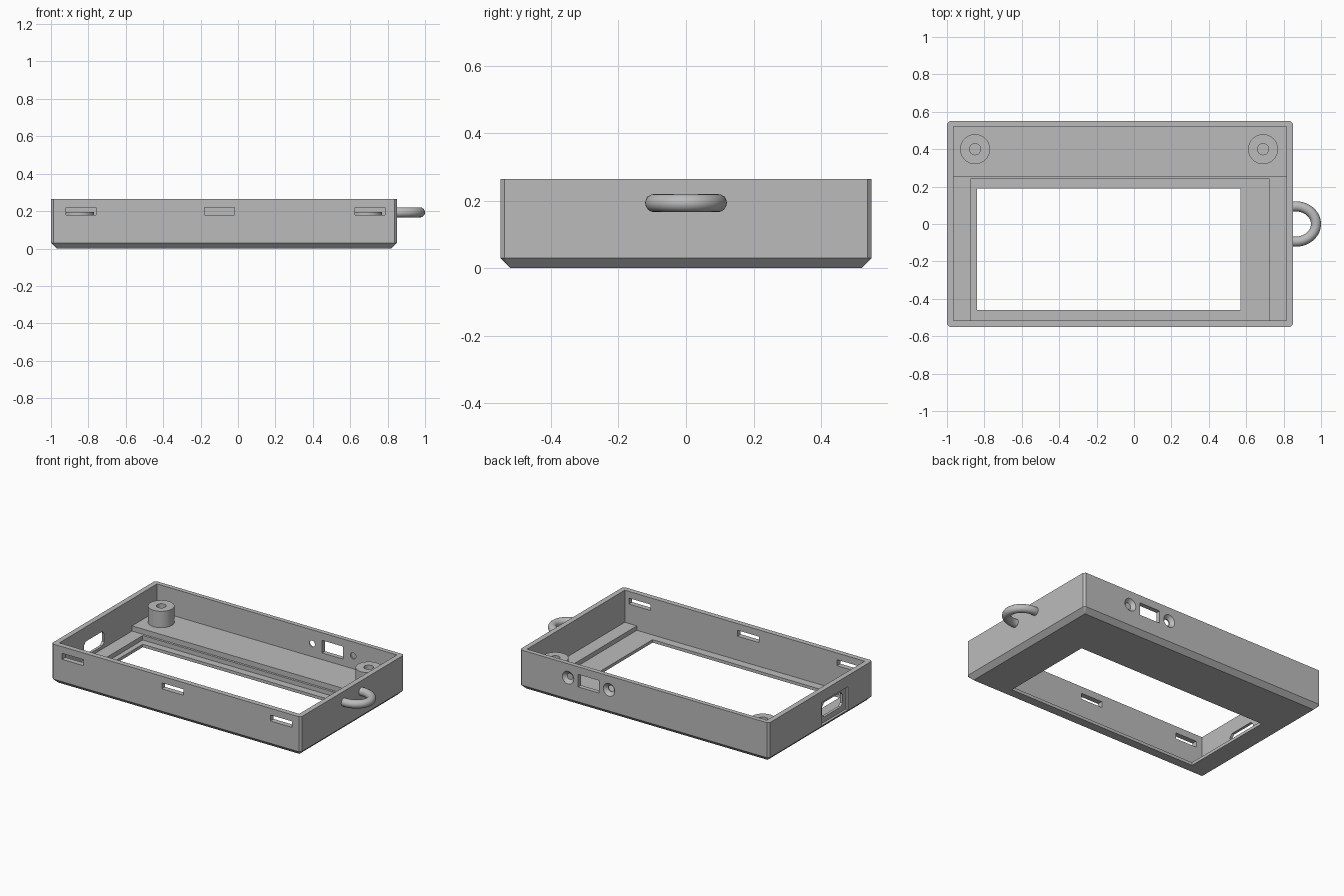
import bpy, bmesh, math
from mathutils import Matrix

old = bpy.data.objects.get("Cube")
if old:
    bpy.data.objects.remove(old, do_unlink=True)

grey = bpy.data.materials.new("plain grey")
grey.use_nodes = True
COLOUR = (0.5, 0.5, 0.5, 1)
grey.diffuse_color = COLOUR
grey.node_tree.nodes["Principled BSDF"].inputs["Base Color"].default_value = COLOUR


def finish(name, bm):
    mesh = bpy.data.meshes.new(name)
    bmesh.ops.recalc_face_normals(bm, faces=bm.faces)
    bm.to_mesh(mesh)
    bm.free()
    mesh.materials.append(grey)
    ob = bpy.data.objects.new(name, mesh)
    bpy.context.collection.objects.link(ob)
    return ob


def box(name, x, y, z, bevel_axis=None, bevel=0.0):
    """Box from ranges; edges along bevel_axis may be chamfered."""
    bm = bmesh.new()
    bmesh.ops.create_cube(bm, size=1)
    for v in bm.verts:
        for i, (a, b) in enumerate((x, y, z)):
            v.co[i] = a if v.co[i] < 0 else b
    if bevel_axis is not None:
        edges = [e for e in bm.edges
                 if abs(e.verts[0].co[bevel_axis] - e.verts[1].co[bevel_axis]) > 1e-4]
        bmesh.ops.bevel(bm, geom=edges, offset=bevel, segments=1, affect='EDGES')
    return finish(name, bm)


def cone(name, centre, r1, r2, depth, along_y=False):
    bm = bmesh.new()
    mat = Matrix.Translation(centre)
    if along_y:
        mat = mat @ Matrix.Rotation(-math.pi / 2, 4, 'X')
    bmesh.ops.create_cone(bm, cap_ends=True, segments=40, radius1=r1, radius2=r2,
                          depth=depth, matrix=mat)
    return finish(name, bm)


def cut(target, *cutters):
    for c in cutters:
        c.hide_render = True
        mod = target.modifiers.new("cut", 'BOOLEAN')
        mod.operation, mod.solver, mod.object = 'DIFFERENCE', 'EXACT', c
    graph = bpy.context.evaluated_depsgraph_get()
    mesh = bpy.data.meshes.new_from_object(target.evaluated_get(graph))
    target.modifiers.clear()
    target.data = mesh
    for c in cutters:
        bpy.data.objects.remove(c, do_unlink=True)


def smooth(ob):
    bpy.ops.object.select_all(action='DESELECT')
    ob.select_set(True)
    bpy.context.view_layer.objects.active = ob
    bpy.ops.object.shade_smooth_by_angle(angle=math.radians(30))


# Case shell: chamfered upright corners and chamfered underside
TOP = 0.265
case = box("case", (-1, 0.85), (-0.55, 0.55), (0, TOP), 2, 0.013)
bm = bmesh.new()
bm.from_mesh(case.data)
rim = [e for e in bm.edges if all(v.co.z < 0.001 for v in e.verts)]
bmesh.ops.bevel(bm, geom=rim, offset=0.03, offset_type='OFFSET', segments=1,
                affect='EDGES', clamp_overlap=False)
# Tidy the lower ring so the slope stays even around the small corners
for v in bm.verts:
    if v.co.z < 0.001:
        v.co.x = max(-0.97, min(0.82, v.co.x))
        v.co.y = max(-0.52, min(0.52, v.co.y))
bmesh.ops.remove_doubles(bm, verts=bm.verts, dist=0.0005)
bm.to_mesh(case.data)
bm.free()

# Stepped cavity and screen window
inner = (-0.965, 0.815)
cut(case,
    box("cavity", inner, (-0.515, 0.52), (0.085, 0.5)),
    box("side_ledge_cut", inner, (-0.515, 0.255), (0.05, 0.4)),
    box("screen_recess", (-0.875, 0.725), (-0.515, 0.24), (0.02, 0.3)),
    box("window", (-0.84, 0.57), (-0.46, 0.19), (-0.1, 0.2)))

# Front clip slots
cut(case, *[box("slot", (x - 0.08, x + 0.08), (-0.6, -0.5), (0.18, 0.22))
            for x in (-0.84, -0.1, 0.705)])

# Back port with a countersunk screw hole on each side
PORT_Z = 0.172
cut(case, box("back_port", (0.26, 0.415), (0.5, 0.6), (0.13, 0.214)))
for x in (0.186, 0.49):
    cut(case,
        cone("screw_hole", (x, 0.53, PORT_Z), 0.021, 0.021, 0.1, True),
        cone("countersink", (x, 0.545, PORT_Z), 0.021, 0.054, 0.033, True))

# Side port with a shallow outer recess
cut(case,
    box("plug_recess", (-1.1, -0.983), (-0.29, -0.01), (0.035, 0.19)),
    box("plug_opening", (-1.1, -0.94), (-0.255, -0.04), (0.07, 0.167), 0, 0.02))

# Screw posts on the rear shelf
for side, x in (("right", -0.85), ("left", 0.69)):
    post = cone(side + "_screw_post", (x, 0.4, 0.1375), 0.08, 0.08, 0.115)
    cut(post, cone("post_hole", (x, 0.4, 0.19), 0.03, 0.03, 0.18))
    smooth(post)

# Strap loop: round section swept around an oval arc
bm = bmesh.new()
STEPS, SIDES, TUBE = 40, 16, 0.027
rings = []
for i in range(STEPS + 1):
    a = math.radians(-106 + 212 * i / STEPS)
    ring = []
    for j in range(SIDES):
        t = 2 * math.pi * j / SIDES
        r = TUBE * math.cos(t)
        ring.append(bm.verts.new((0.865 + (0.108 + r) * math.cos(a),
                                  (0.094 + r) * math.sin(a),
                                  0.193 + TUBE * math.sin(t))))
    rings.append(ring)
for p, q in zip(rings, rings[1:]):
    for j in range(SIDES):
        k = (j + 1) % SIDES
        bm.faces.new((p[j], p[k], q[k], q[j]))
bm.faces.new(rings[0])
bm.faces.new(rings[-1])
smooth(finish("strap_loop", bm))
